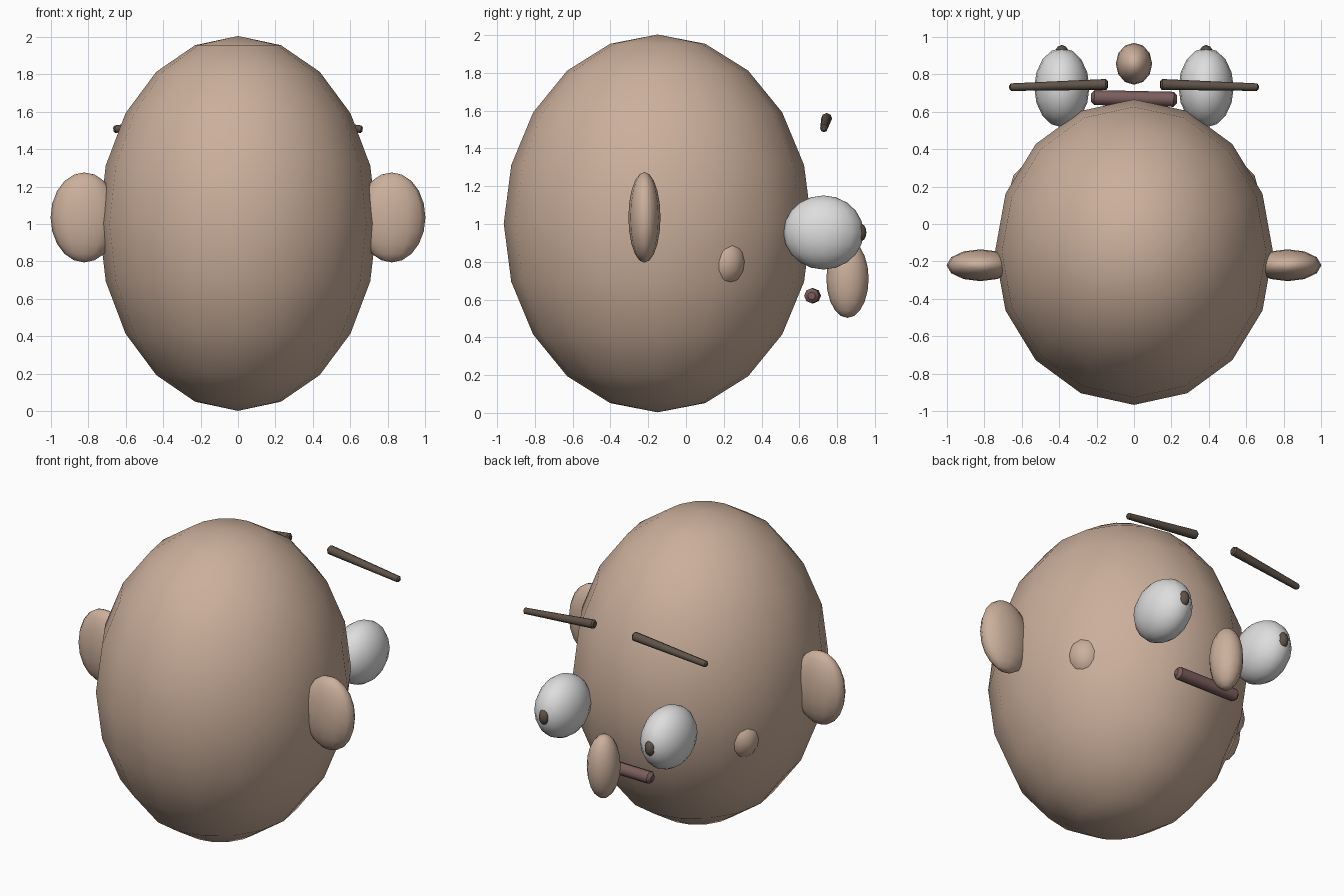
import bpy
from math import pi
from mathutils import Vector

if "Cube" in bpy.data.objects:
    bpy.data.objects.remove(bpy.data.objects["Cube"])


def material(name, rgb):
    m = bpy.data.materials.new(name)
    m.diffuse_color = (*rgb, 1)
    m.use_nodes = True
    m.node_tree.nodes["Principled BSDF"].inputs["Base Color"].default_value = m.diffuse_color
    return m


skin = material("skin", (0.60, 0.43, 0.33))
eye_white = material("eye white", (0.72, 0.73, 0.72))
dark_brown = material("dark brown", (0.115, 0.085, 0.065))
lip = material("lip mauve", (0.20, 0.11, 0.11))


def finish(ob, name, mat):
    ob.name = name
    ob.data.materials.append(mat)
    bpy.ops.object.shade_smooth_by_angle(angle=pi / 3)
    return ob


def ellipsoid(name, center, radii, mat, segments=16, rings=10):
    bpy.ops.mesh.primitive_uv_sphere_add(segments=segments, ring_count=rings,
                                         radius=1, location=center)
    ob = bpy.context.object
    ob.scale = radii
    bpy.ops.object.transform_apply(location=False, rotation=False, scale=True)
    return finish(ob, name, mat)


def rod(name, start, end, r_start, r_end, mat, sides=8):
    """Tapered rod with softened ends."""
    a, b = Vector(start), Vector(end)
    axis = b - a
    bpy.ops.mesh.primitive_cone_add(vertices=sides, radius1=r_start, radius2=r_end,
                                    depth=axis.length, location=(a + b) / 2)
    ob = bpy.context.object
    ob.rotation_euler = axis.to_track_quat('Z', 'Y').to_euler()
    bevel = ob.modifiers.new("soft ends", 'BEVEL')
    bevel.width = min(r_start, r_end) * 0.45
    bevel.segments = 1
    bevel.limit_method = 'ANGLE'
    bevel.angle_limit = pi / 3
    return finish(ob, name, mat)


# Head and nose
ellipsoid("head", (0, -0.15, 1.003), (0.742, 0.815, 1.0), skin)
ellipsoid("nose", (0, 0.855, 0.71), (0.097, 0.112, 0.207), skin, 12, 10)

# Mouth
rod("mouth", (-0.23, 0.675, 0.62), (0.23, 0.665, 0.62), 0.04, 0.04, lip)

# Paired features
for side, s in (("left", -1), ("right", 1)):
    ellipsoid(side + "_ear", (s * 0.82, -0.22, 1.035), (0.18, 0.085, 0.24), skin, 12, 10)
    ellipsoid(side + "_cheek", (s * 0.548, 0.205, 0.80), (0.11, 0.11, 0.13), skin, 12, 8)
    ellipsoid(side + "_eye", (s * 0.385, 0.728, 0.955), (0.147, 0.212, 0.196), eye_white)
    ellipsoid(side + "_pupil", (s * 0.385, 0.915, 0.955), (0.036, 0.04, 0.052), dark_brown, 10, 8)
    rod(side + "_eyebrow", (s * 0.14, 0.745, 1.56), (s * 0.665, 0.73, 1.505),
        0.029, 0.02, dark_brown)
